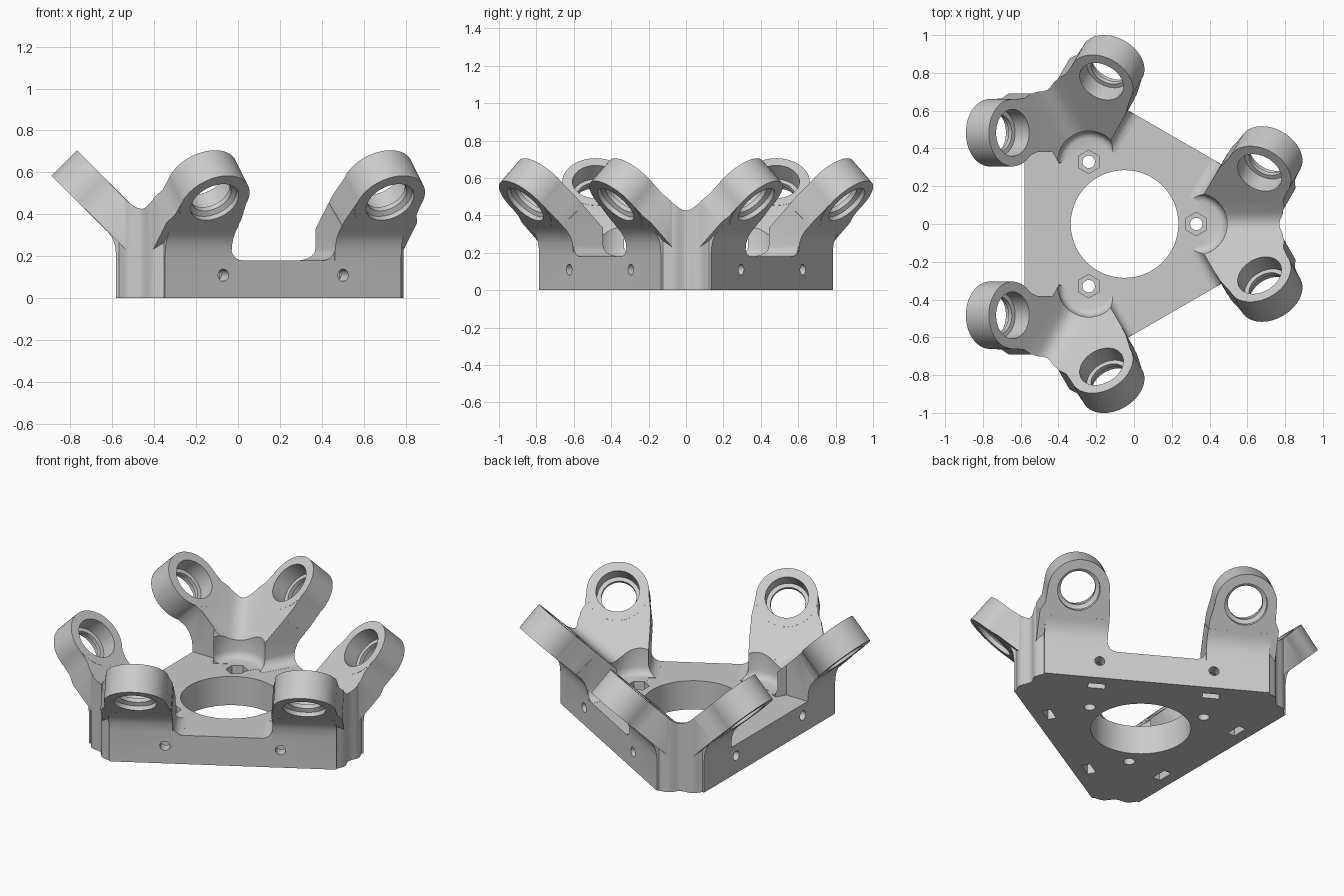
import bpy, bmesh, math
from mathutils import Vector

if "Cube" in bpy.data.objects:
    bpy.data.objects.remove(bpy.data.objects["Cube"])

CENTRE = Vector((-0.05, 0, 0))
WALL, PLATE_TOP = 0.53, 0.18        # wall distance from the centre, plate height
RING_S, RING_T, RING_R = 0.829, 0.483, 0.178
N_LOW, N_TOP = -0.180, -0.0106      # underside and top of the tilted slabs
Q = math.sqrt(0.5)


def frame(angle, sign=1):
    """Point from outward distance d, distance along the wall t, height z."""
    out = Vector((math.cos(angle), math.sin(angle), 0))
    along = Vector((-math.sin(angle), math.cos(angle), 0)) * sign
    return lambda d, t, z: CENTRE + out * d + along * t + Vector((0, 0, z))


def prism(bm, pts, place, lo, hi):
    a = [bm.verts.new(place(u, v, lo)) for u, v in pts]
    b = [bm.verts.new(place(u, v, hi)) for u, v in pts]
    bm.faces.new(a[::-1])
    bm.faces.new(b)
    for i in range(len(a)):
        j = (i + 1) % len(a)
        bm.faces.new((a[i], a[j], b[j], b[i]))


def lathe(bm, profile, place, seg=48):
    """Turned solid from (height, radius) pairs."""
    rings = []
    for h, r in profile:
        rings.append([bm.verts.new(place(r * math.cos(k * math.tau / seg),
                                         r * math.sin(k * math.tau / seg), h))
                      for k in range(seg)])
    bm.faces.new(rings[0][::-1])
    bm.faces.new(rings[-1])
    for a, b in zip(rings, rings[1:]):
        for i in range(seg):
            j = (i + 1) % seg
            bm.faces.new((a[i], a[j], b[j], b[i]))


def make(name, bm):
    bmesh.ops.recalc_face_normals(bm, faces=bm.faces)
    me = bpy.data.meshes.new(name)
    bm.to_mesh(me)
    bm.free()
    ob = bpy.data.objects.new(name, me)
    bpy.context.scene.collection.objects.link(ob)
    return ob


def corner_end(y):
    """Outer end of a corner: two soft lobes with a shallow groove between."""
    return 0.818 + 0.022 * math.sin(math.pi * min(abs(y) / 0.14, 1)) ** 2


SIDES = [math.pi / 3, math.pi, -math.pi / 3]
CORNERS = [0, math.tau / 3, -math.tau / 3]
YS = [-0.14 + 0.02 * i for i in range(15)]

base, adds, cuts = bmesh.new(), bmesh.new(), bmesh.new()

# Triangular base plate with softened corners
outline = []
for c in CORNERS:
    f = frame(c)
    outline += [f(corner_end(y), y, 0) for y in YS]
prism(base, [(p.x, p.y) for p in outline], lambda x, y, z: Vector((x, y, z)), 0, PLATE_TOP)

# Arms: upright root, tilted slab and ring, two per wall
for side in SIDES:
    inner = 0.38 if side == math.pi else 0.285
    for sign in (-1, 1):
        f = frame(side, sign)
        root = [(0.2, 0.001), (0.2, 0.185), (0.47, 0.455), (0.6, 0.345), (0.572, 0.318),
                (0.55, 0.288), (0.536, 0.25), (WALL + 0.001, 0.2), (WALL + 0.001, 0.001)]
        prism(adds, root, lambda d, z, t: f(d, t, z), inner, 0.65)

        tilt = lambda s, t, n: f((s - n) * Q, t, (s + n) * Q)
        if side == math.pi:
            edge = [(0.45, 0.382), (0.64, 0.382), (0.69, 0.365), (0.73, 0.345)]
        else:
            edge = [(0.45, 0.287), (0.71, 0.287), (0.829, 0.306)]
        slab = edge + [(0.829, 0.66), (0.74, 0.665), (0.69, 0.69), (0.45, 0.69)]
        prism(adds, slab, tilt, N_LOW + 0.0006, N_TOP + 0.0006)

        ring = lambda u, v, n: tilt(RING_S + u, RING_T + v, n)
        lathe(adds, [(N_LOW - 0.001, RING_R), (N_TOP + 0.0015, RING_R)], ring, 64)
        # Bearing seat with a lip
        lathe(cuts, [(-0.3, 0.122), (-0.155, 0.122), (-0.14, 0.1), (-0.115, 0.1),
                     (-0.114, 0.124), (0.1, 0.124)], ring)

        # Fillet between plate and arm
        if side != math.pi:
            r = 0.06
            arc = [(inner + 0.01, PLATE_TOP - 0.02), (inner - r, PLATE_TOP - 0.02)]
            arc += [(inner - r + r * math.sin(k * math.pi / 12),
                     PLATE_TOP + 0.0005 + r - r * math.cos(k * math.pi / 12)) for k in range(7)]
            arc.append((inner + 0.01, PLATE_TOP + r))
            prism(adds, arc, lambda t, z, d: f(d, t, z), 0.3, WALL - 0.001)

        # Wall screw hole and the nut pocket below it
        lathe(cuts, [(0.36, 0.029), (0.7, 0.029)], lambda u, v, d: f(d, 0.33 + u, 0.11 + v), 24)
        prism(cuts, [(0.41, 0.28), (0.46, 0.28), (0.46, 0.38), (0.41, 0.38)],
              f, -0.05, 0.155)

# Corner fillers: rounded valley between neighbouring arms
for c in CORNERS:
    f = frame(c)
    rows = []
    for y in YS:
        w = 0.075
        v = 0.866 * (abs(y) if abs(y) > w else y * y / (2 * w) + w / 2)
        end = corner_end(y) + 0.0008
        top = lambda r: r / 2 - 0.016 + v
        rows.append([adds.verts.new(f(*p)) for p in
                     ((0.45, y, 0.002), (end, y, 0.002), (end, y, top(end)), (0.45, y, top(0.45)))])
    adds.faces.new(rows[0])
    adds.faces.new(rows[-1][::-1])
    for a, b in zip(rows, rows[1:]):
        for i in range(4):
            j = (i + 1) % 4
            adds.faces.new((a[i], a[j], b[j], b[i]))

    # Clearance, hexagonal recess and bolt hole
    at = lambda u, v, z: f(0.38 + u, v, z)
    lathe(cuts, [(PLATE_TOP + 0.001, 0.125), (0.187, 0.143), (0.2, 0.155),
                 (0.225, 0.163), (0.9, 0.168)], at)
    lathe(cuts, [(0.11, 0.062), (0.2, 0.062)], lambda u, v, z: at(v, u, z), 6)
    lathe(cuts, [(-0.1, 0.033), (0.15, 0.033)], at, 24)

# Central opening
lathe(cuts, [(-0.1, 0.285), (0.5, 0.285)], frame(0), 96)

body = make("bracket_body", base)
helpers = [make("arm_parts", adds), make("hole_cutters", cuts)]
for ob, op in zip(helpers, ("UNION", "DIFFERENCE")):
    ob.hide_render = True
    mod = body.modifiers.new(op.lower(), "BOOLEAN")
    mod.operation, mod.object, mod.solver, mod.use_self = op, ob, "EXACT", True

# Apply the booleans and drop the helpers
deps = bpy.context.evaluated_depsgraph_get()
mesh = bpy.data.meshes.new_from_object(body.evaluated_get(deps))
body.modifiers.clear()
body.data = mesh
for ob in helpers:
    bpy.data.objects.remove(ob)

grey = bpy.data.materials.new("light_grey")
grey.use_nodes = True
colour = (0.6, 0.6, 0.6, 1)
grey.diffuse_color = colour
grey.node_tree.nodes["Principled BSDF"].inputs["Base Color"].default_value = colour
mesh.materials.clear()
mesh.materials.append(grey)

bpy.ops.object.select_all(action="DESELECT")
body.select_set(True)
bpy.context.view_layer.objects.active = body
bpy.ops.object.shade_smooth_by_angle(angle=math.radians(30))
